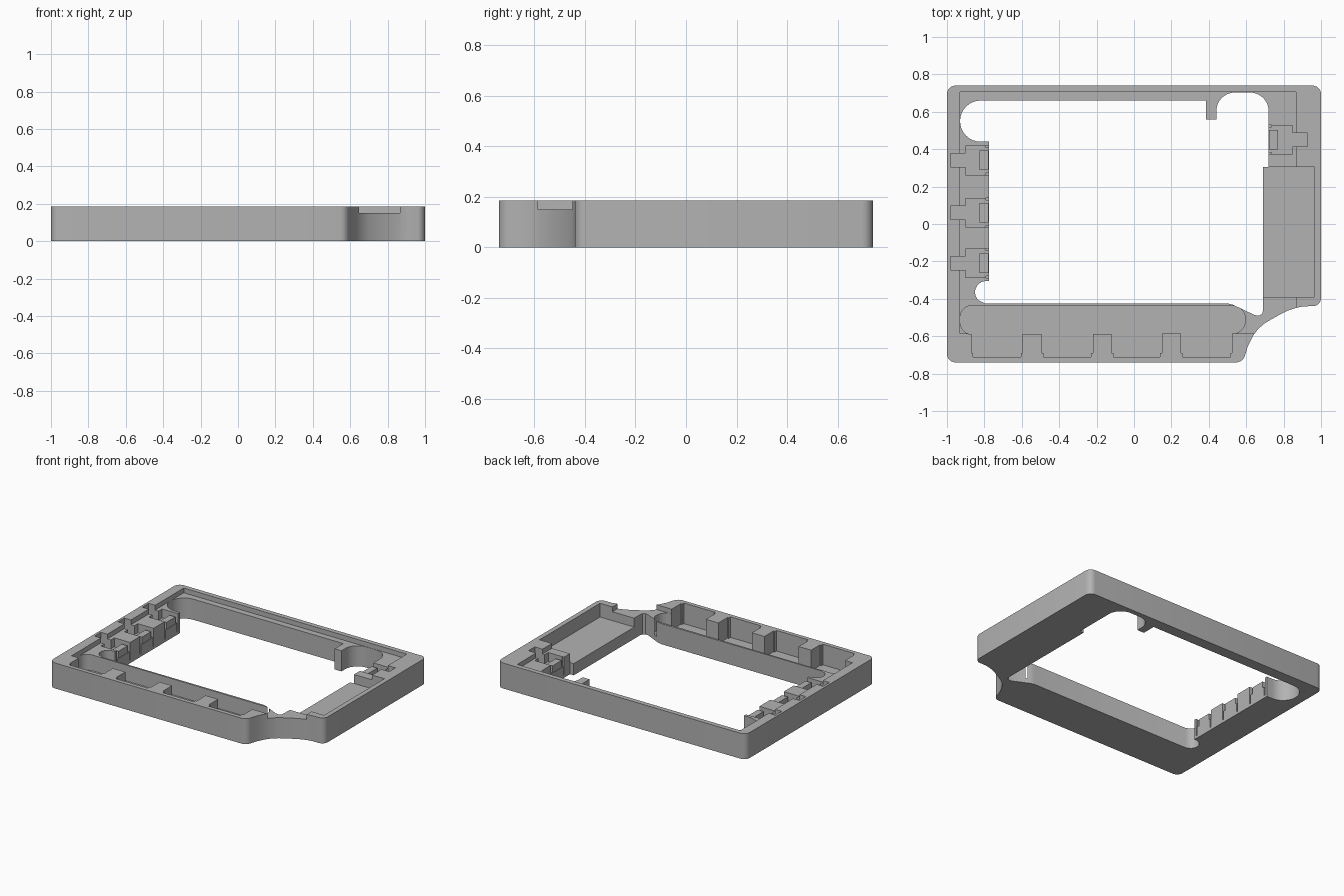
import bpy, bmesh
from math import sin, cos, radians

cube = bpy.data.objects.get("Cube")
if cube:
    bpy.data.objects.remove(cube, do_unlink=True)

TOP, LEDGE, FLOOR, SHELF = 0.185, 0.15, 0.035, 0.085

grey = bpy.data.materials.new("plain grey")
grey.use_nodes = True
grey.diffuse_color = (0.45, 0.45, 0.45, 1)
grey.node_tree.nodes["Principled BSDF"].inputs["Base Color"].default_value = (0.45, 0.45, 0.45, 1)


def arc(cx, cy, r, start, end, steps=10):
    angles = [radians(start + (end - start) * i / steps) for i in range(steps + 1)]
    return [(cx + r * cos(a), cy + r * sin(a)) for a in angles]


def rect(x0, x1, y0, y1):
    return [(x0, y0), (x1, y0), (x1, y1), (x0, y1)]


def prism(name, outline, z0, z1):
    """Extrude a flat outline from z0 to z1."""
    bm = bmesh.new()
    face = bm.faces.new([bm.verts.new((x, y, z0)) for x, y in outline])
    moved = bmesh.ops.extrude_face_region(bm, geom=[face])["geom"]
    bmesh.ops.translate(bm, vec=(0, 0, z1 - z0),
                        verts=[v for v in moved if isinstance(v, bmesh.types.BMVert)])
    bmesh.ops.recalc_face_normals(bm, faces=bm.faces)
    mesh = bpy.data.meshes.new(name)
    bm.to_mesh(mesh)
    bm.free()
    mesh.materials.append(grey)
    obj = bpy.data.objects.new(name, mesh)
    bpy.context.collection.objects.link(obj)
    return obj


def carve(body, outline, z0, z1=0.3):
    """Remove an extruded outline from the body."""
    cutter = prism("cutter", outline, z0, z1)
    cutter.hide_render = True
    mod = body.modifiers.new("carve", "BOOLEAN")
    mod.operation, mod.solver, mod.object = "DIFFERENCE", "EXACT", cutter
    bpy.context.view_layer.objects.active = body
    bpy.ops.object.modifier_apply(modifier=mod.name)
    bpy.data.objects.remove(cutter, do_unlink=True)


# Outer frame with a scooped front corner
outer = (arc(-0.955, -0.695, 0.045, 180, 270, 6)
         + arc(0.545, -0.69, 0.05, 270, 345, 6)
         + [(0.61, -0.65), (0.635, -0.6), (0.665, -0.56), (0.7, -0.53), (0.76, -0.495),
            (0.82, -0.464), (0.87, -0.447), (0.91, -0.44)]
         + arc(0.955, -0.395, 0.045, 280, 360, 6)
         + arc(0.955, 0.695, 0.045, 0, 90, 6)
         + arc(-0.955, 0.695, 0.045, 90, 180, 6))
frame = prism("frame", outer, 0, TOP)

# Stepped ledge around the opening
carve(frame, rect(-0.93, 0.865, -0.585, 0.705), LEDGE)

# Central opening with rounded reliefs and a small hanging peg
opening = (arc(-0.82, 0.55, 0.11, 90, 270, 16)
           + [(-0.775, 0.44), (-0.775, -0.305)]
           + arc(-0.79, -0.365, 0.06, 90, 225, 10)
           + [(-0.8, -0.424), (0.5, -0.424), (0.53, -0.432), (0.645, -0.487)]
           + [(0.67, -0.49), (0.685, -0.48), (0.69, -0.46)]
           + [(0.69, 0.305), (0.72, 0.305)]
           + arc(0.62, 0.603, 0.1, 0, 90)
           + arc(0.54, 0.603, 0.1, 90, 180)
           + [(0.44, 0.56), (0.385, 0.56), (0.385, 0.66)])
carve(frame, opening, -0.1)

# Long front trough with four bays
carve(frame, arc(-0.865, -0.5, 0.065, 90, 180, 6) + arc(-0.865, -0.525, 0.065, 180, 270, 6)
      + arc(0.52, -0.512, 0.077, -70, 70, 12), FLOOR)
for x0, x1 in ((-0.87, -0.595), (-0.495, -0.22), (-0.12, 0.15), (0.25, 0.525)):
    carve(frame, rect(x0, x1, -0.69, -0.55), FLOOR)
    carve(frame, rect(x0 + 0.01, x1 - 0.01, -0.71, -0.68), FLOOR)

# Shallow side tray, open towards the middle
carve(frame, rect(0.65, 0.965, -0.39, 0.305), SHELF)


# Button seats: T-shaped pocket, edge slits and a raised lip at the mouth
def button_seat(name, edge, side, y):
    def span(a, b, half, shift=0):
        xs = sorted((edge + side * a, edge + side * b))
        return rect(xs[0], xs[1], y + shift - half, y + shift + half)
    carve(frame, span(-0.03, 0.127, 0.077), SHELF)
    carve(frame, span(0.12, 0.207, 0.036), SHELF)
    for shift in (-0.073, 0.073):
        carve(frame, span(-0.03, 0.015, 0.005, shift), 0.02)
    prism(name, span(0.003, 0.05, 0.052), SHELF - 0.02, LEDGE - 0.015)


for i, y in enumerate((0.34, 0.06, -0.21)):
    button_seat(f"right_button_lip_{i + 1}", -0.775, -1, y)
button_seat("left_button_lip", 0.72, 1, 0.45)

# Soft shading on the curved walls only
bpy.ops.object.select_all(action="DESELECT")
frame.select_set(True)
bpy.context.view_layer.objects.active = frame
bpy.ops.object.shade_smooth_by_angle(angle=radians(30))
